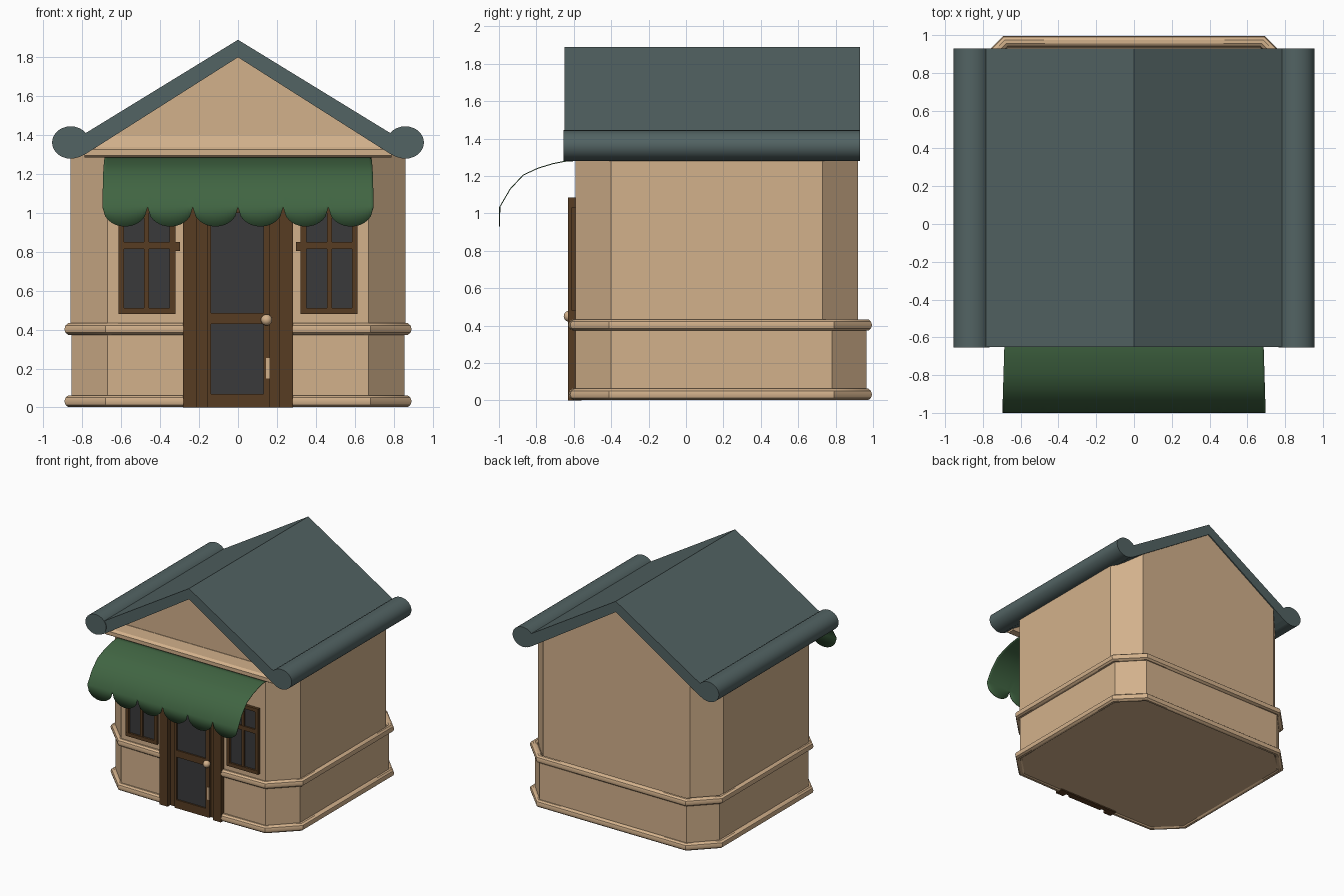
import bpy, bmesh, math
from mathutils import Vector

cube = bpy.data.objects.get("Cube")
if cube:
    bpy.data.objects.remove(cube, do_unlink=True)


def material(name, r, g, b):
    m = bpy.data.materials.new(name)
    m.use_nodes = True
    m.diffuse_color = (r, g, b, 1)
    m.node_tree.nodes["Principled BSDF"].inputs["Base Color"].default_value = (r, g, b, 1)
    return m


TAN = material("tan plaster", 0.65, 0.44, 0.26)
SLATE = material("slate roof", 0.085, 0.125, 0.125)
GREEN = material("green canvas", 0.052, 0.13, 0.055)
BROWN = material("dark wood", 0.095, 0.045, 0.016)
GLASS = material("dark glass", 0.042, 0.042, 0.044)


def smooth(obj):
    bpy.ops.object.select_all(action='DESELECT')
    obj.select_set(True)
    bpy.context.view_layer.objects.active = obj
    bpy.ops.object.shade_smooth_by_angle(angle=math.radians(35))


def finish(name, bm, mat, bevel=0):
    bmesh.ops.recalc_face_normals(bm, faces=bm.faces)
    mesh = bpy.data.meshes.new(name)
    bm.to_mesh(mesh)
    bm.free()
    obj = bpy.data.objects.new(name, mesh)
    bpy.context.collection.objects.link(obj)
    mesh.materials.append(mat)
    if bevel:
        mod = obj.modifiers.new("soft edges", 'BEVEL')
        mod.width, mod.segments = bevel, 2
    return obj


def prism(points, direction):
    """Solid made by extruding a closed outline."""
    bm = bmesh.new()
    face = bm.faces.new([bm.verts.new(p) for p in points])
    new = bmesh.ops.extrude_face_region(bm, geom=[face], use_keep_orig=True)["geom"]
    bmesh.ops.translate(bm, vec=direction, verts=[g for g in new if isinstance(g, bmesh.types.BMVert)])
    return bm


def box(name, x, y, z, mat, bevel=0):
    pts = [(x[0], y[0], z[0]), (x[1], y[0], z[0]), (x[1], y[1], z[0]), (x[0], y[1], z[0])]
    return finish(name, prism(pts, Vector((0, 0, z[1] - z[0]))), mat, bevel)


def trim_to_roof(bm):
    """Cut away everything above the two roof slopes."""
    for side in (-1, 1):
        bmesh.ops.bisect_plane(bm, geom=bm.verts[:] + bm.edges[:] + bm.faces[:],
                               plane_co=(0, 0, 1.81), plane_no=(side * 0.61, 0, 1), clear_outer=True)
        bmesh.ops.holes_fill(bm, edges=[e for e in bm.edges if e.is_boundary])


def plan(half):
    """Mirror half of the floor outline, front to back, into a full loop."""
    return half + [(-x, y) for x, y in reversed(half)]


# Walls with chamfered corners
upper = plan([(0.67, -0.59), (0.86, -0.40), (0.86, 0.73), (0.68, 0.92)])
lower_half = [(0.67, -0.59), (0.855, -0.40), (0.855, 0.78), (0.68, 0.965)]
bm = prism([(x, y, 0.4) for x, y in upper], Vector((0, 0, 1.6)))
trim_to_roof(bm)
finish("upper_walls", bm, TAN)
finish("lower_walls", prism([(x, y, 0.01) for x, y in plan(lower_half)], Vector((0, 0, 0.39))), TAN)

# Rounded mouldings, broken at the doorway
path = plan([(0.25, -0.597)] + [(x + 0.008 * (x > 0.7), y) for x, y in lower_half])
for name, z in (("base_moulding", 0.032), ("waist_moulding", 0.403)):
    curve = bpy.data.curves.new(name, 'CURVE')
    curve.dimensions = '3D'
    curve.bevel_depth, curve.bevel_resolution, curve.use_fill_caps = 0.032, 3, True
    spline = curve.splines.new('POLY')
    spline.points.add(len(path) - 1)
    for p, (x, y) in zip(spline.points, path):
        p.co = (x, y, z, 1)
    curve.materials.append(TAN)
    obj = bpy.data.objects.new(name, curve)
    bpy.context.collection.objects.link(obj)
    bpy.ops.object.select_all(action='DESELECT')
    obj.select_set(True)
    bpy.context.view_layer.objects.active = obj
    bpy.ops.object.convert(target='MESH')
    smooth(bpy.context.object)

# Stepped ledge under the gable
ledge = [(-0.56, 1.40), (-0.595, 1.40), (-0.615, 1.34), (-0.635, 1.325), (-0.635, 1.295), (-0.62, 1.285), (-0.56, 1.285)]
bm = prism([(-0.79, y, z) for y, z in ledge], Vector((1.58, 0, 0)))
trim_to_roof(bm)
finish("gable_ledge", bm, TAN)

# Roof slab and the rolled eaves
half = [(0, 1.89), (0.80, 1.40), (0.82, 1.285), (0.78, 1.305), (0, 1.80)]
outline = half + [(-x, z) for x, z in half[3:0:-1]]
finish("roof", prism([(x, -0.65, z) for x, z in outline], Vector((0, 1.58, 0))), SLATE)
for side, label in ((1, "left"), (-1, "right")):
    ring = [math.tau * i / 28 for i in range(28)]
    bm = prism([(side * 0.86 + 0.096 * math.cos(a), -0.655, 1.362 + 0.083 * math.sin(a)) for a in ring],
               Vector((0, 1.585, 0)))
    smooth(finish(label + "_eave_roll", bm, SLATE))

# Scalloped awning
profile = [(-0.59, 1.282), (-0.65, 1.278), (-0.71, 1.266), (-0.79, 1.242), (-0.87, 1.205), (-0.94, 1.13), (-0.995, 1.035)]
columns, lobes = 96, 6
bm = bmesh.new()
grid = []
for i in range(columns + 1):
    t = i / columns
    u = 2 * ((t * lobes) % 1) - 1
    hem = 1.03 - 0.10 * math.sqrt(max(0, 1 - u * u))
    col = [(y, z) for y, z in profile] + [(-0.997, hem)]
    grid.append([bm.verts.new(((2 * t - 1) * (0.685 + 0.03 * max(0, -y - 0.6)), y, z)) for y, z in col])
for a, b in zip(grid, grid[1:]):
    for j in range(len(profile)):
        bm.faces.new((a[j], b[j], b[j + 1], a[j + 1]))
awning = finish("awning", bm, GREEN)
mod = awning.modifiers.new("cloth thickness", 'SOLIDIFY')
mod.thickness, mod.offset = 0.005, 0
smooth(awning)

# Doorway posts, lintel and backing
for side, label in ((1, "left"), (-1, "right")):
    x = sorted((side * 0.21, side * 0.283))
    box(label + "_door_post", x, (-0.632, -0.56), (0, 1.085), BROWN)
box("door_lintel", (-0.21, 0.21), (-0.63, -0.56), (1.0, 1.085), BROWN)
box("door_backing", (-0.21, 0.21), (-0.596, -0.56), (0, 1.0), BROWN)

# Door frame, glass and fittings
for name, x, z in (("door_right_stile", (-0.16, -0.14), (0, 1)), ("door_left_stile", (0.13, 0.165), (0, 1)),
                   ("door_bottom_rail", (-0.14, 0.13), (0, 0.07)), ("door_middle_rail", (-0.16, 0.14), (0.428, 0.485))):
    box(name, x, (-0.615, -0.59), z, BROWN)
box("door_lower_glass", (-0.14, 0.13), (-0.602, -0.595), (0.07, 0.428), GLASS)
box("door_upper_glass", (-0.14, 0.13), (-0.602, -0.595), (0.485, 1.0), GLASS)
bm = bmesh.new()
bmesh.ops.create_uvsphere(bm, u_segments=16, v_segments=10, radius=0.029)
bmesh.ops.translate(bm, vec=(0.147, -0.625, 0.45), verts=bm.verts)
smooth(finish("door_knob", bm, TAN))
box("door_pull", (0.145, 0.165), (-0.62, -0.61), (0.15, 0.255), TAN)

# Windows: glass, frame and glazing bars
for side, label in ((1, "left"), (-1, "right")):
    def part(name, x0, x1, z, y, mat):
        box(label + "_window_" + name, sorted((side * x0, side * x1)), (y, -0.57), z, mat)
    part("glass", 0.33, 0.60, (0.49, 1.02), -0.597, GLASS)
    part("inner_jamb", 0.322, 0.352, (0.48, 1.03), -0.612, BROWN)
    part("outer_jamb", 0.585, 0.615, (0.48, 1.03), -0.612, BROWN)
    part("sill", 0.322, 0.615, (0.48, 0.51), -0.613, BROWN)
    part("head", 0.322, 0.615, (1.0, 1.03), -0.613, BROWN)
    part("mullion", 0.457, 0.482, (0.5, 1.01), -0.609, BROWN)
    part("crossbar", 0.34, 0.60, (0.815, 0.85), -0.61, BROWN)
    part("hinge", 0.298, 0.33, (0.805, 0.85), -0.61, BROWN)
